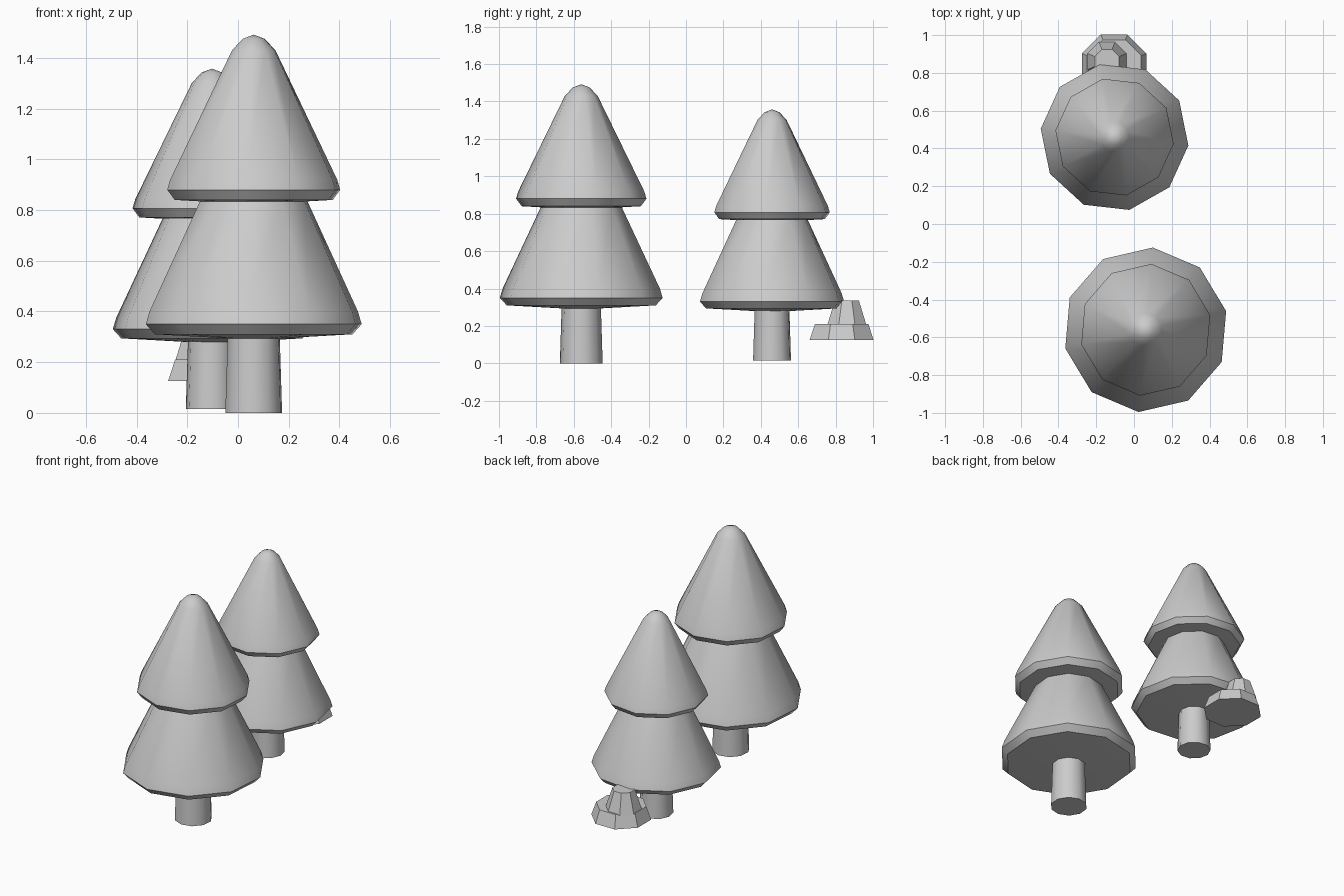
import bpy, bmesh, math
from mathutils import Matrix

cube = bpy.data.objects.get("Cube")
if cube:
    bpy.data.objects.remove(cube, do_unlink=True)

grey = bpy.data.materials.new("light_grey")
grey.use_nodes = True
color = (0.6, 0.6, 0.6, 1)
grey.diffuse_color = color
grey.node_tree.nodes["Principled BSDF"].inputs["Base Color"].default_value = color


def lathe(name, profile, sides, center, turn=0, scale=1, smooth=True):
    """Stack polygon rings of (radius, height); a zero radius makes a tip."""
    bm = bmesh.new()
    rings = []
    for r, z in profile:
        count = sides if r > 0 else 1
        rings.append([bm.verts.new((r * math.cos(2 * math.pi * i / sides),
                                    r * math.sin(2 * math.pi * i / sides), z))
                      for i in range(count)])
    for low, high in zip(rings, rings[1:]):
        for i in range(sides):
            j = (i + 1) % sides
            if len(low) == 1:
                bm.faces.new((low[0], high[j], high[i]))
            elif len(high) == 1:
                bm.faces.new((low[i], low[j], high[0]))
            else:
                bm.faces.new((low[i], low[j], high[j], high[i]))
    for ring in (rings[0], rings[-1]):
        if len(ring) > 1:
            bm.faces.new(ring)
    bmesh.ops.recalc_face_normals(bm, faces=bm.faces)
    bm.transform(Matrix.Translation(center)
                 @ Matrix.Rotation(math.radians(turn), 4, "Z")
                 @ Matrix.Scale(scale, 4))
    mesh = bpy.data.meshes.new(name)
    bm.to_mesh(mesh)
    bm.free()
    mesh.materials.append(grey)
    obj = bpy.data.objects.new(name, mesh)
    bpy.context.collection.objects.link(obj)
    if smooth:
        bpy.ops.object.select_all(action="DESELECT")
        obj.select_set(True)
        bpy.context.view_layer.objects.active = obj
        bpy.ops.object.shade_smooth_by_angle(angle=math.radians(40))
    return obj


# Tree part profiles
trunk = [(0.115, 0), (0.105, 0.31)]
lower = [(0, 0.288), (0.40, 0.31), (0.437, 0.35), (0.422, 0.4),
         (0.215, 0.84), (0.18, 0.9)]
upper = [(0, 0.822), (0.32, 0.84), (0.35, 0.88), (0.338, 0.92),
         (0.088, 1.43), (0.045, 1.475), (0, 1.492)]

# Front and back trees
for label, center, turn, scale in (("front", (0.062, -0.56, 0), 13, 1),
                                   ("back", (-0.103, 0.46, 0.015), -6.5, 0.9)):
    for part, profile in (("trunk", trunk), ("lower_branches", lower),
                          ("upper_branches", upper)):
        lathe(f"{label}_tree_{part}", profile, 10, center, turn, scale)

# Stepped stump beside the back tree
lathe("stump_base", [(0.185, 0.125), (0.155, 0.21)], 8,
      (-0.105, 0.832, 0), 22.5, smooth=False)
lathe("stump_top", [(0.113, 0.205), (0.07, 0.335)], 8,
      (-0.143, 0.86, 0), 22.5, smooth=False)
